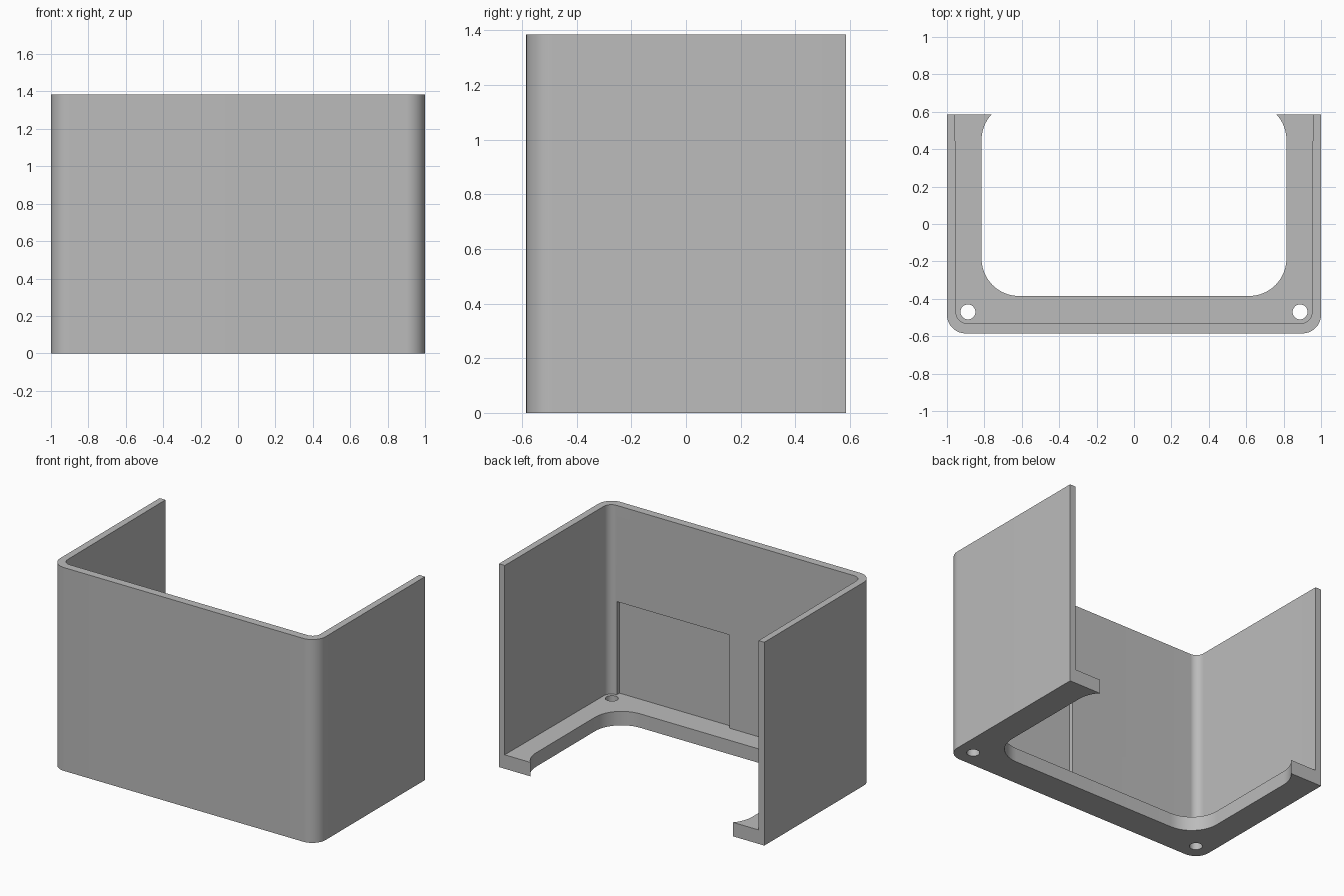
import bpy
import bmesh
from math import cos, sin, pi

old = bpy.data.objects.get("Cube")
if old:
    bpy.data.objects.remove(old, do_unlink=True)

HEIGHT, FLOOR, BACK = 1.385, 0.095, 0.585

grey = bpy.data.materials.new("plain_grey")
grey.use_nodes = True
colour = (0.5, 0.5, 0.5, 1)
grey.diffuse_color = colour
grey.node_tree.nodes["Principled BSDF"].inputs["Base Color"].default_value = colour


def arc(cx, cy, r, start, end, steps=16):
    """Points along an arc, angles in quarter turns."""
    angles = [(start + (end - start) * i / steps) * pi / 2 for i in range(steps + 1)]
    return [(cx + r * cos(a), cy + r * sin(a)) for a in angles]


def u_outline(half_x, front_y, r, back_x, back_y):
    """Rectangle with two rounded front corners."""
    return ([(-back_x, back_y)]
            + arc(-half_x + r, front_y + r, r, 2, 3)
            + arc(half_x - r, front_y + r, r, 3, 4)
            + [(back_x, back_y)])


def prism(name, outline, z0, z1):
    bm = bmesh.new()
    base = bm.faces.new([bm.verts.new((x, y, z0)) for x, y in outline])
    top = bmesh.ops.extrude_face_region(bm, geom=[base])["geom"]
    bmesh.ops.translate(bm, vec=(0, 0, z1 - z0),
                        verts=[v for v in top if isinstance(v, bmesh.types.BMVert)])
    bmesh.ops.recalc_face_normals(bm, faces=bm.faces)
    mesh = bpy.data.meshes.new(name)
    bm.to_mesh(mesh)
    bm.free()
    mesh.materials.append(grey)
    obj = bpy.data.objects.new(name, mesh)
    bpy.context.collection.objects.link(obj)
    return obj


def cut(target, cutter):
    cutter.hide_render = True
    mod = target.modifiers.new("cut", 'BOOLEAN')
    mod.operation = 'DIFFERENCE'
    mod.solver = 'EXACT'
    mod.object = cutter
    bpy.context.view_layer.objects.active = target
    bpy.ops.object.modifier_apply(modifier=mod.name)
    bpy.data.objects.remove(cutter, do_unlink=True)


# Solid body with rounded front corners
shell = prism("case_shell", u_outline(1, -BACK, 0.1, 1, BACK), 0, HEIGHT)

# Main cavity, open at the top and back, leaving thin walls
cut(shell, prism("cavity_cutter", u_outline(0.951, -0.53, 0.055, 0.957, 0.7),
                 FLOOR, HEIGHT + 0.2))

# Rounded opening through the floor, running out of the back
opening = (arc(-0.615, -0.185, 0.2, 2, 3) + arc(0.615, -0.185, 0.2, 3, 4)
           + arc(0.615, 0.45, 0.2, 0, 1) + arc(-0.615, 0.45, 0.2, 1, 2))
cut(shell, prism("opening_cutter", opening, -0.2, FLOOR + 0.2))

# Screw holes in the front corners
for side in (-1, 1):
    hole = arc(side * 0.888, -0.47, 0.04, 0, 4, 32)[:-1]
    cut(shell, prism("hole_cutter", hole, -0.2, FLOOR + 0.2))

# Shallow rectangular pocket inside the front wall
pocket = [(0.045, -0.56), (0.893, -0.56), (0.893, -0.42), (0.045, -0.42)]
cut(shell, prism("pocket_cutter", pocket, FLOOR, 0.73))

bpy.ops.object.select_all(action='DESELECT')
shell.select_set(True)
bpy.context.view_layer.objects.active = shell
bpy.ops.object.shade_smooth_by_angle(angle=pi / 6)
